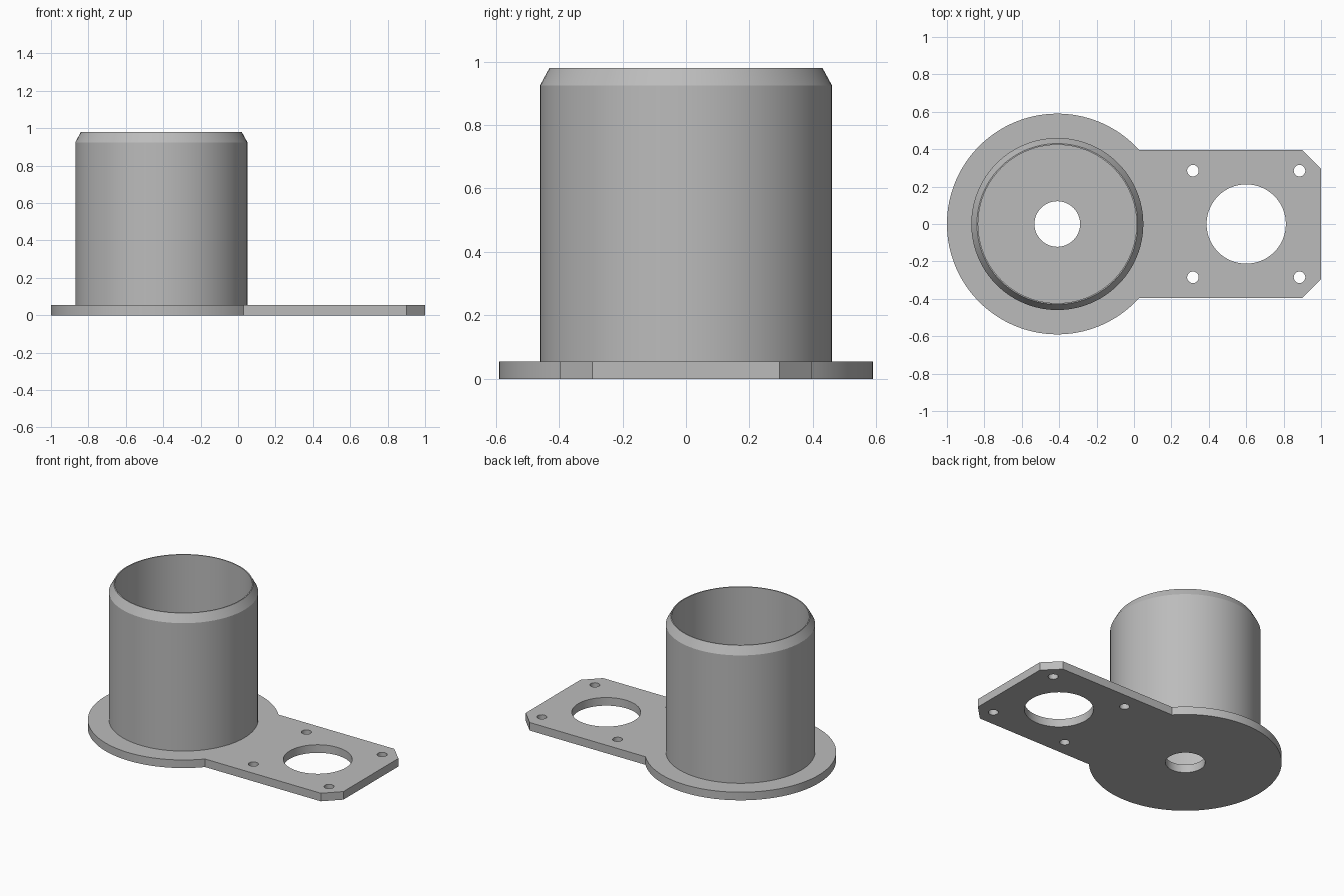
import bpy, bmesh, math

cube = bpy.data.objects.get("Cube")
if cube:
    bpy.data.objects.remove(cube, do_unlink=True)

THICK = 0.055            # plate thickness
CX, DISC_R = -0.41, 0.59  # disc centre and radius
ARM_Y, CHAMFER = 0.395, 0.1

grey = bpy.data.materials.new("plain grey")
grey.use_nodes = True
colour = (0.5, 0.5, 0.5, 1)
grey.diffuse_color = colour
grey.node_tree.nodes["Principled BSDF"].inputs["Base Color"].default_value = colour


def arc(cx, cy, r, start, end, steps):
    return [(cx + r * math.cos(start + (end - start) * i / steps),
             cy + r * math.sin(start + (end - start) * i / steps))
            for i in range(steps + 1)]


def circle(cx, cy, r, steps):
    return arc(cx, cy, r, 0, math.tau, steps)[:-1]


def finish(bm, name):
    bmesh.ops.recalc_face_normals(bm, faces=bm.faces[:])
    mesh = bpy.data.meshes.new(name)
    bm.to_mesh(mesh)
    bm.free()
    mesh.materials.append(grey)
    obj = bpy.data.objects.new(name, mesh)
    bpy.context.collection.objects.link(obj)
    bpy.ops.object.select_all(action='DESELECT')
    obj.select_set(True)
    bpy.context.view_layer.objects.active = obj
    bpy.ops.object.shade_smooth_by_angle(angle=math.radians(25))
    return obj


# Base plate: round disc joined to a rectangular arm, with holes
a = math.asin(ARM_Y / DISC_R)
outline = arc(CX, 0, DISC_R, a, math.tau - a, 96)
outline += [(1 - CHAMFER, -ARM_Y), (1, -ARM_Y + CHAMFER),
            (1, ARM_Y - CHAMFER), (1 - CHAMFER, ARM_Y)]
loops = [outline, circle(CX, 0, 0.122, 48), circle(0.6, 0, 0.212, 64)]
loops += [circle(0.6 + sx * 0.285, sy * 0.285, 0.031, 24)
          for sx in (-1, 1) for sy in (-1, 1)]

bm = bmesh.new()
for points in loops:
    verts = [bm.verts.new((x, y, 0)) for x, y in points]
    for i, v in enumerate(verts):
        bm.edges.new((v, verts[(i + 1) % len(verts)]))
bmesh.ops.triangle_fill(bm, edges=bm.edges[:], use_beauty=True, normal=(0, 0, 1))
top = bmesh.ops.extrude_face_region(bm, geom=bm.faces[:])
bmesh.ops.translate(bm, vec=(0, 0, THICK),
                    verts=[g for g in top["geom"] if isinstance(g, bmesh.types.BMVert)])
finish(bm, "base_plate")

# Open tube with a chamfered rim, spun from its wall profile
profile = [(0.46, THICK / 2), (0.46, 0.925), (0.43, 0.98),
           (0.423, 0.98), (0.423, THICK / 2)]
bm = bmesh.new()
verts = [bm.verts.new((CX + r, 0, z)) for r, z in profile]
edges = [bm.edges.new((v, verts[(i + 1) % len(verts)])) for i, v in enumerate(verts)]
bmesh.ops.spin(bm, geom=verts + edges, cent=(CX, 0, 0), axis=(0, 0, 1),
               angle=math.tau, steps=96, use_merge=True)
bmesh.ops.remove_doubles(bm, verts=bm.verts[:], dist=0.0001)
finish(bm, "tube")
